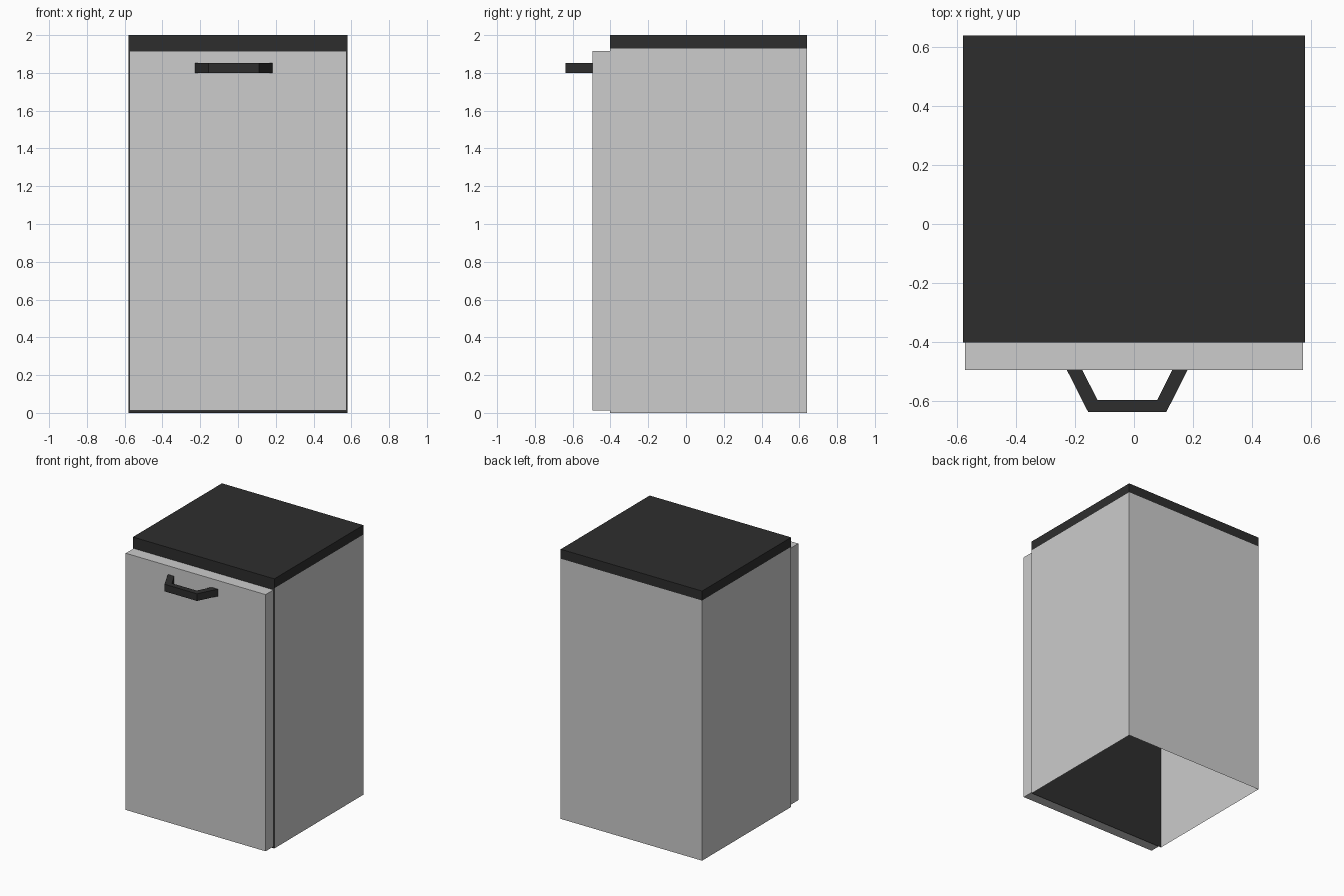
import bpy, bmesh

if "Cube" in bpy.data.objects:
    bpy.data.objects.remove(bpy.data.objects["Cube"])


def material(name, value):
    m = bpy.data.materials.new(name)
    m.diffuse_color = (value, value, value, 1)
    m.use_nodes = True
    m.node_tree.nodes["Principled BSDF"].inputs["Base Color"].default_value = m.diffuse_color
    return m


light = material("light grey", 0.604)
dark = material("charcoal", 0.027)


def finish(name, bm, mats):
    me = bpy.data.meshes.new(name)
    bm.to_mesh(me)
    bm.free()
    for m in mats:
        me.materials.append(m)
    ob = bpy.data.objects.new(name, me)
    bpy.context.collection.objects.link(ob)
    return ob


def box(x, y0, y1, z0, z1):
    bm = bmesh.new()
    bmesh.ops.create_cube(bm, size=1)
    for v in bm.verts:
        v.co = (x * 2 * v.co.x, y0 + (v.co.y + .5) * (y1 - y0), z0 + (v.co.z + .5) * (z1 - z0))
    bm.normal_update()
    return bm


def drop(bm, test):
    bmesh.ops.delete(bm, geom=[f for f in bm.faces if test(f.normal)], context='FACES')


# Cabinet shell: open underneath, dark front and dark top band
bm = box(0.58, -0.403, 0.64, 0, 2)
drop(bm, lambda n: n.z < -0.5)
bmesh.ops.bisect_plane(bm, geom=bm.verts[:] + bm.edges[:] + bm.faces[:],
                       plane_co=(0, 0, 1.93), plane_no=(0, 0, 1))
bm.normal_update()
for f in bm.faces:
    f.material_index = int(f.calc_center_median().z > 1.93 or f.normal.y < -0.5)
finish("cabinet", bm, [light, dark])

# Door panel, back rests on the cabinet front
bm = box(0.574, -0.496, -0.403, 0.013, 1.917)
drop(bm, lambda n: n.y > 0.5)
finish("door", bm, [light])

# Bent bar handle, extruded from its plan outline
outer = [(-0.228, -0.496), (-0.156, -0.638), (0.110, -0.638), (0.182, -0.496)]
inner = [(-0.176, -0.496), (-0.124, -0.597), (0.079, -0.597), (0.130, -0.496)]
bm = bmesh.new()
rings = [[bm.verts.new((x, y, z)) for z, p in ((1.80, o), (1.80, i), (1.853, i), (1.853, o))
          for x, y in (p,)] for o, i in zip(outer, inner)]
for a, b in zip(rings, rings[1:]):
    for k in range(4):
        j = (k + 1) % 4
        bm.faces.new((a[k], a[j], b[j], b[k]))
bmesh.ops.recalc_face_normals(bm, faces=bm.faces)
finish("handle", bm, [dark])
